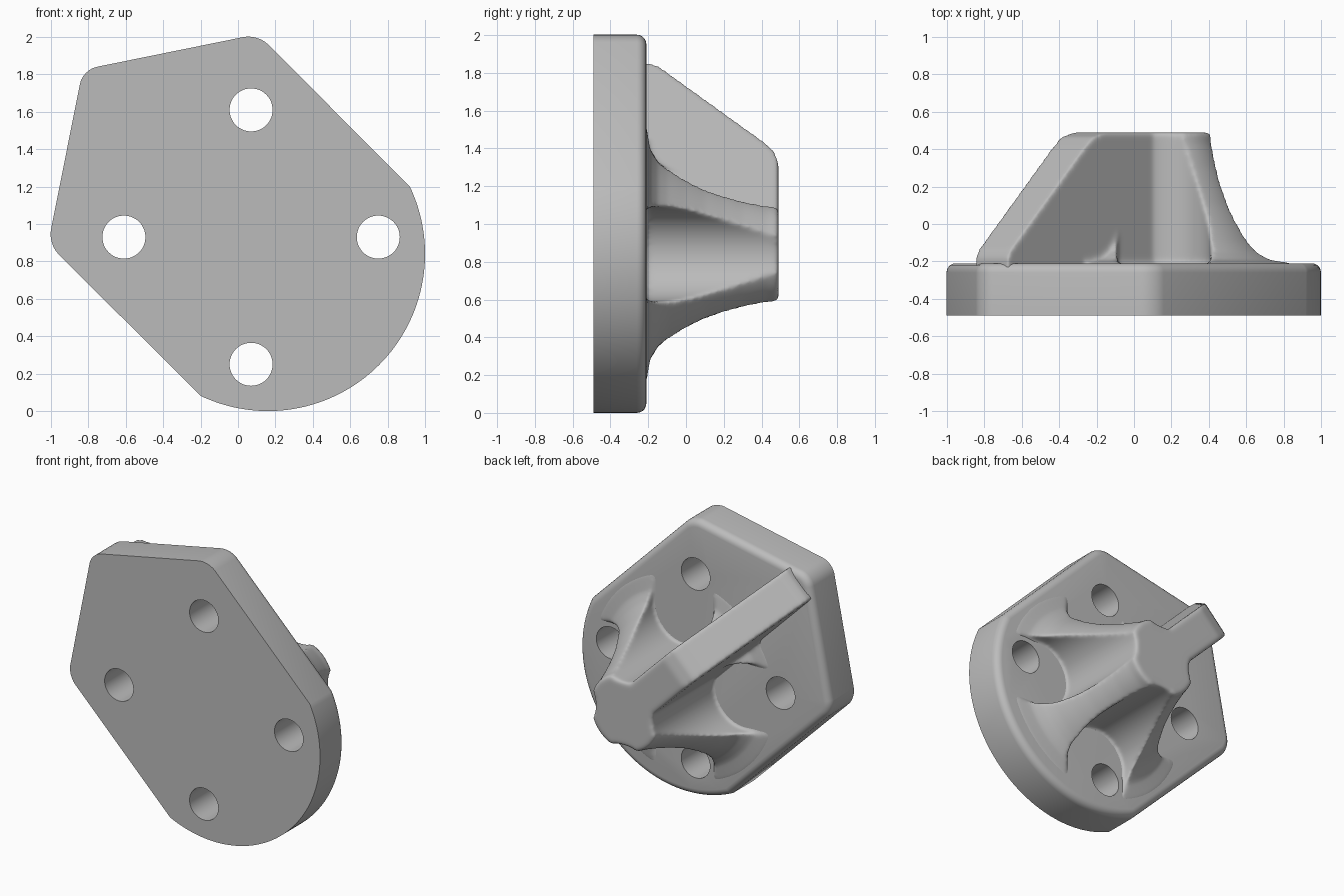
import bpy, bmesh
from math import cos, sin, pi, radians, sqrt
from mathutils import Vector

cube = bpy.data.objects.get("Cube")
if cube:
    bpy.data.objects.remove(cube, do_unlink=True)

CX, CZ = 0.16, 0.84            # axis of the hub and of the round plate edge
BACK = -0.21                   # mounting face of the plate
DIAG = sqrt(0.5)

grey = bpy.data.materials.new("plain grey")
grey.use_nodes = True
grey.diffuse_color = (0.5, 0.5, 0.5, 1)
grey.node_tree.nodes["Principled BSDF"].inputs["Base Color"].default_value = (0.5, 0.5, 0.5, 1)


def finish(bm, name):
    bmesh.ops.recalc_face_normals(bm, faces=bm.faces)
    mesh = bpy.data.meshes.new(name)
    bm.to_mesh(mesh)
    bm.free()
    mesh.materials.append(grey)
    ob = bpy.data.objects.new(name, mesh)
    bpy.context.collection.objects.link(ob)
    return ob


def prism(bm, points, start, end, place):
    """Extrude a 2D outline; returns side edges, start-cap edges, end-cap edges."""
    rings = [[bm.verts.new(place(u, v, w)) for u, v in points] for w in (start, end)]
    caps = [bm.faces.new(r) for r in rings]
    n = len(points)
    for i in range(n):
        j = (i + 1) % n
        bm.faces.new((rings[0][i], rings[0][j], rings[1][j], rings[1][i]))
    sides = [bm.edges.get((a, b)) for a, b in zip(*rings)]
    return sides, list(caps[0].edges), list(caps[1].edges)


def apply(ob, kind, **settings):
    mod = ob.modifiers.new(kind.lower(), kind)
    for key, value in settings.items():
        setattr(mod, key, value)
    bpy.ops.object.select_all(action='DESELECT')
    bpy.context.view_layer.objects.active = ob
    ob.select_set(True)
    bpy.ops.object.modifier_apply(modifier=mod.name)


def combine(ob, other, operation):
    apply(ob, 'BOOLEAN', object=other, operation=operation, solver='EXACT')
    bpy.data.objects.remove(other, do_unlink=True)


def upright(u, v, w):
    return Vector((u, w, v))


def hole_cutter(radius):
    bm = bmesh.new()
    for k in range(4):
        hx, hz = 0.07 + 0.68 * cos(k * pi / 2), 0.93 + 0.68 * sin(k * pi / 2)
        ring = [(hx + radius * cos(a * pi / 24), hz + radius * sin(a * pi / 24)) for a in range(48)]
        prism(bm, ring, -0.7, BACK + 0.15, upright)
    return finish(bm, "hole_cutter")


# Plate: three rounded corners joined to a round edge
outline = [(-1.015, 0.894), (-0.83, 1.825), (0.106, 2.015)]
for i in range(65):
    a = radians(25.4 - i * 140.8 / 64)
    outline.append((CX + 0.84 * cos(a), CZ + 0.84 * sin(a)))
bm = bmesh.new()
sides, front_edges, back_edges = prism(bm, outline, -0.49, BACK, upright)
bmesh.ops.recalc_face_normals(bm, faces=bm.faces)
bmesh.ops.bevel(bm, geom=[e for e in sides if e.calc_face_angle() > 0.5],
                offset=0.075, segments=6, profile=0.5, affect='EDGES')
rim = [e for e in bm.edges if all(abs(v.co.y - BACK) < 0.001 for v in e.verts)]
bmesh.ops.bevel(bm, geom=rim, offset=0.05, segments=5, profile=0.5, affect='EDGES')
plate = finish(bm, "mounting_plate")
combine(plate, hole_cutter(0.115), 'DIFFERENCE')

# Hub: flared cone spun round its axis
profile = [(0, 0.49), (0.268, 0.49), (0.278, 0.43), (0.32, 0.3), (0.36, 0.2), (0.405, 0.1),
           (0.46, 0), (0.52, -0.1), (0.56, -0.15), (0.62, -0.19), (0.74, -0.213),
           (0.74, -0.3), (0, -0.3)]
bm = bmesh.new()
verts = [bm.verts.new((CX + r, y, CZ)) for r, y in profile]
edges = [bm.edges.new(pair) for pair in zip(verts, verts[1:])]
bmesh.ops.spin(bm, geom=verts + edges, cent=(CX, 0, CZ), axis=(0, 1, 0),
               angle=2 * pi, steps=96, use_duplicate=False)
bmesh.ops.remove_doubles(bm, verts=bm.verts, dist=0.0005)
hub = finish(bm, "ribbed_hub")

# Four round-ended pockets giving room round the holes
slot = [(1.1, -0.25), (1.1, 0.25)]
slot += [(0.48 + 0.25 * cos(a), 0.25 * sin(a)) for a in (pi / 2 + i * pi / 28 for i in range(29))]
bm = bmesh.new()
for k in range(4):
    c, s = cos(k * pi / 2), sin(k * pi / 2)
    side, floor, top = prism(bm, slot, BACK - 0.005, 0.8,
                             lambda u, v, w: Vector((CX + u * c - v * s, w, CZ + u * s + v * c)))
    bmesh.ops.bevel(bm, geom=floor, offset=0.05, segments=5, profile=0.5, affect='EDGES')
combine(hub, finish(bm, "pocket_cutter"), 'DIFFERENCE')

# Sloping rib running from the hub to the plate corner
rib_side = [(0, 0.49), (0.57, 0.49), (0.66, 0.465), (0.73, 0.405), (1.28, -0.135),
            (1.305, -0.18), (1.305, -0.32), (0, -0.32)]
bm = bmesh.new()
prism(bm, rib_side, -0.127, 0.127,
      lambda t, y, s: Vector((CX + (s - t) * DIAG, y, CZ + (s + t) * DIAG)))
combine(hub, finish(bm, "rib"), 'UNION')
combine(hub, hole_cutter(0.14), 'DIFFERENCE')

# Soften every hub edge like a casting
apply(hub, 'REMESH', mode='VOXEL', voxel_size=0.012)
apply(hub, 'SMOOTH', factor=0.5, iterations=12)

for ob, angle in ((plate, 30), (hub, 60)):
    bpy.ops.object.select_all(action='DESELECT')
    bpy.context.view_layer.objects.active = ob
    ob.select_set(True)
    bpy.ops.object.shade_smooth_by_angle(angle=radians(angle))
